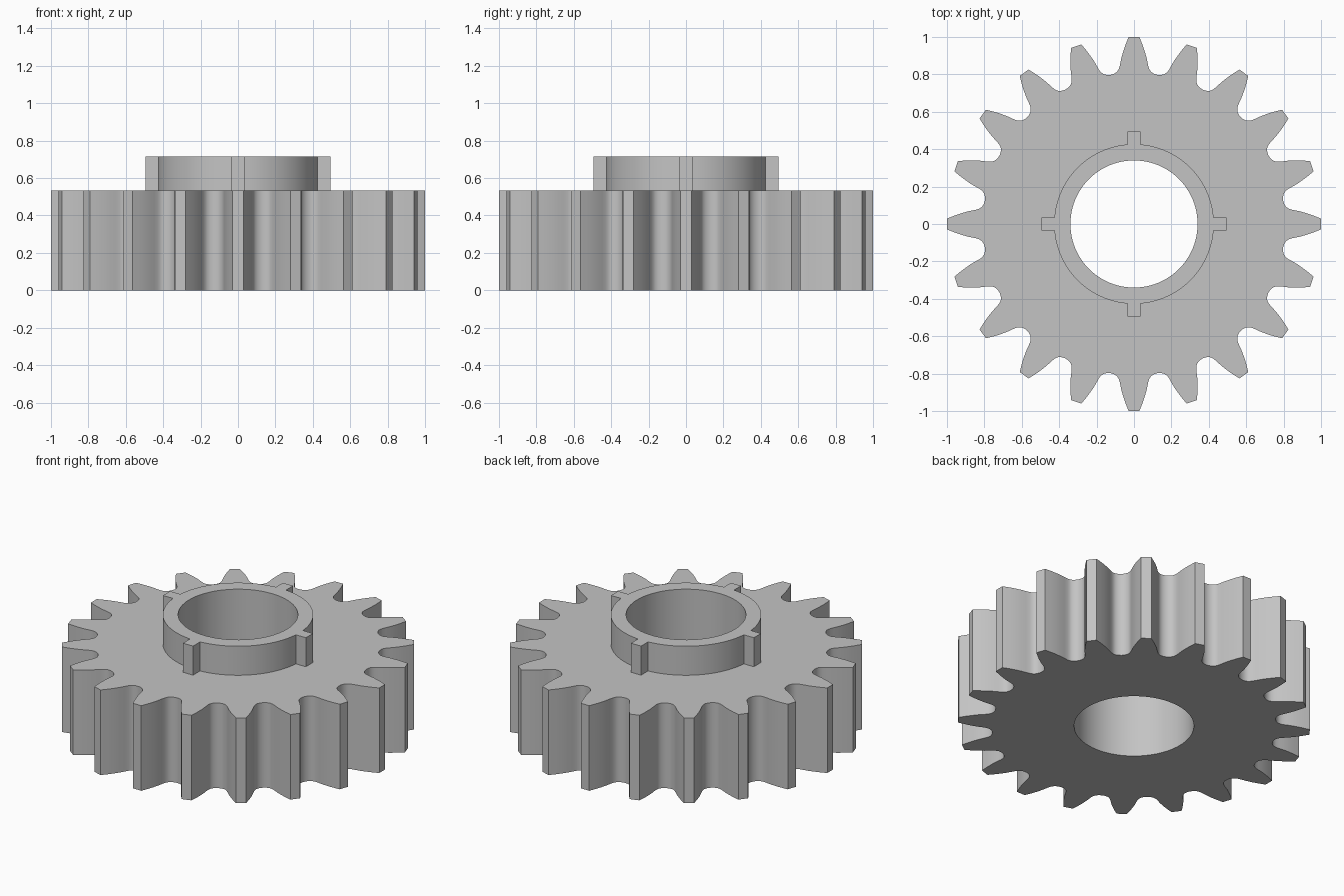
import bpy, bmesh, math

if "Cube" in bpy.data.objects:
    bpy.data.objects.remove(bpy.data.objects["Cube"])

TEETH = 20
BODY_Z, COLLAR_Z = 0.533, 0.715
BORE_R, COLLAR_R, KEY_R, KEY_HALF = 0.34, 0.427, 0.495, 0.035

grey = bpy.data.materials.new("steel grey")
grey.diffuse_color = (0.55, 0.55, 0.55, 1)
grey.use_nodes = True
grey.node_tree.nodes["Principled BSDF"].inputs["Base Color"].default_value = grey.diffuse_color


def spin(points, angle):
    c, s = math.cos(angle), math.sin(angle)
    return [(x * c - y * s, x * s + y * c) for x, y in points]


def gear_outline():
    # Half a tooth pointing along +x: (radial distance, half width), root to tip
    half = [(0.803, 0.107), (0.813, 0.092), (0.824, 0.084), (0.838, 0.078),
            (0.86, 0.073), (0.89, 0.067), (0.925, 0.057), (0.96, 0.045), (0.9995, 0.029)]
    a = math.pi / TEETH
    root = (0.807 * math.cos(a), -0.807 * math.sin(a))
    tooth = [root] + [(x, -y) for x, y in half] + half[::-1]
    return [p for i in range(TEETH) for p in spin(tooth, 2 * a * i)]


def collar_outline():
    # Key followed by a quarter arc, repeated four times
    a = math.asin(KEY_HALF / COLLAR_R)
    inner = COLLAR_R * math.cos(a)
    quarter = [(inner, -KEY_HALF), (KEY_R, -KEY_HALF), (KEY_R, KEY_HALF)]
    n = 20
    for i in range(n):
        t = a + (math.pi / 2 - 2 * a) * i / n
        quarter.append((COLLAR_R * math.cos(t), COLLAR_R * math.sin(t)))
    return [p for i in range(4) for p in spin(quarter, i * math.pi / 2)]


def bore_outline(n=80):
    return [(BORE_R * math.cos(2 * math.pi * i / n), BORE_R * math.sin(2 * math.pi * i / n))
            for i in range(n)]


def ring(bm, points, z):
    return [bm.verts.new((x, y, z)) for x, y in points]


def wall(bm, low, high, inward=False):
    for i in range(len(low)):
        j = (i + 1) % len(low)
        f = [low[i], low[j], high[j], high[i]]
        bm.faces.new(f[::-1] if inward else f)


def cap(bm, outer, inner, up):
    # Flat face between two outlines
    edges = []
    for loop in (outer, inner):
        for i, v in enumerate(loop):
            w = loop[(i + 1) % len(loop)]
            edges.append(bm.edges.get((v, w)) or bm.edges.new((v, w)))
    made = bmesh.ops.triangle_fill(bm, edges=edges, use_beauty=True, use_dissolve=False)
    for f in made["geom"]:
        if isinstance(f, bmesh.types.BMFace):
            f.normal_update()
            if (f.normal.z > 0) != up:
                f.normal_flip()


def finish(bm, name):
    mesh = bpy.data.meshes.new(name)
    bm.to_mesh(mesh)
    bm.free()
    mesh.materials.append(grey)
    obj = bpy.data.objects.new(name, mesh)
    bpy.context.collection.objects.link(obj)
    bpy.ops.object.select_all(action='DESELECT')
    obj.select_set(True)
    bpy.context.view_layer.objects.active = obj
    bpy.ops.object.shade_smooth_by_angle(angle=math.radians(32))


# Toothed body, with its top face cut out where the collar rises
bm = bmesh.new()
low, high = ring(bm, gear_outline(), 0), ring(bm, gear_outline(), BODY_Z)
bore_low, bore_high = ring(bm, bore_outline(), 0), ring(bm, bore_outline(), BODY_Z)
seat = ring(bm, collar_outline(), BODY_Z)
wall(bm, low, high)
wall(bm, bore_low, bore_high, inward=True)
cap(bm, low, bore_low, up=False)
cap(bm, high, seat, up=True)
finish(bm, "gear_body")

# Collar with four keys
bm = bmesh.new()
low, high = ring(bm, collar_outline(), BODY_Z), ring(bm, collar_outline(), COLLAR_Z)
bore_low, bore_high = ring(bm, bore_outline(), BODY_Z), ring(bm, bore_outline(), COLLAR_Z)
wall(bm, low, high)
wall(bm, bore_low, bore_high, inward=True)
cap(bm, high, bore_high, up=True)
finish(bm, "keyed_collar")
